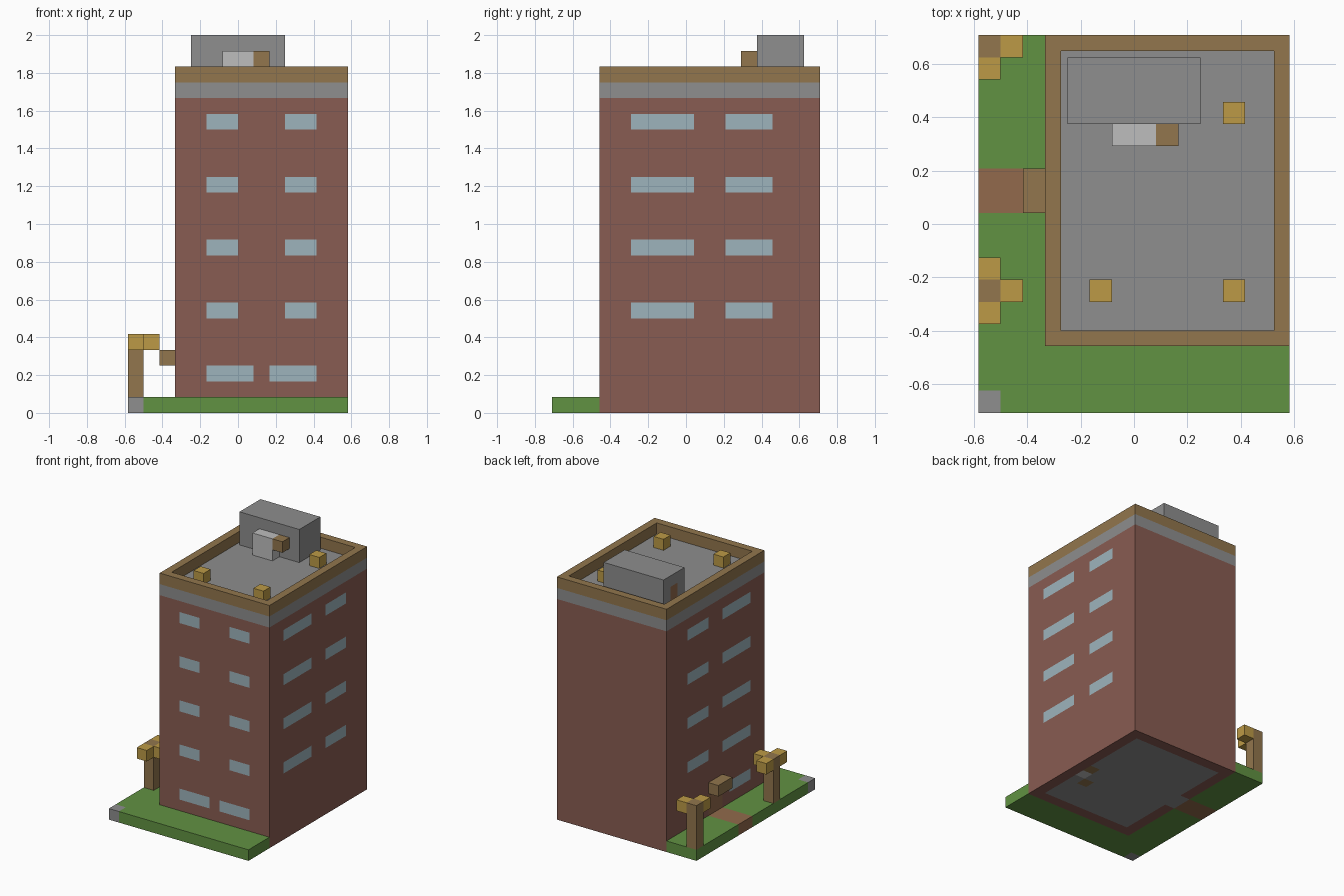
import bpy, bmesh
from mathutils import Vector

V = 1 / 12                                   # block size
ORIGIN = Vector((-7 * V, -8.5 * V, 0))       # block grid corner

cube = bpy.data.objects.get("Cube")
if cube:
    bpy.data.objects.remove(cube)


def linear(c):
    c /= 255
    return c / 12.92 if c <= 0.04045 else ((c + 0.055) / 1.055) ** 2.4


def material(name, *rgb):
    m = bpy.data.materials.new(name)
    m.use_nodes = True
    colour = [linear(c) for c in rgb] + [1]
    m.diffuse_color = colour
    bsdf = m.node_tree.nodes["Principled BSDF"]
    bsdf.inputs["Base Color"].default_value = colour
    bsdf.inputs["Roughness"].default_value = 0.9
    return m


BRICK = material("brick red", 137, 92, 82)
GREY = material("concrete grey", 142, 142, 142)
PALE = material("pale grey", 190, 190, 190)
WOOD = material("wood brown", 146, 118, 77)
EARTH = material("path brown", 146, 106, 76)
GRASS = material("grass green", 97, 146, 66)
GOLD = material("golden yellow", 188, 154, 70)
GLASS = material("window blue", 157, 180, 188)


def block(name, lo, hi, mat, patches=(), inset=None):
    """Box between two grid corners. Each patch (axis, side, lo, hi, material)
    is cut into the face on that side, in the two remaining axes' order."""
    bm = bmesh.new()
    bmesh.ops.create_cube(bm, size=1)
    lo, hi = Vector(lo), Vector(hi)
    for v in bm.verts:
        v.co = Vector(lo[k] + (v.co[k] + 0.5) * (hi[k] - lo[k]) for k in range(3))
    mats = [mat]

    # cut the faces along the patch borders, then colour by position
    for axis, side, a, b, m in patches:
        if m not in mats:
            mats.append(m)
        others = [k for k in range(3) if k != axis]
        for n, k in enumerate(others):
            for border in (a[n], b[n]):
                normal = Vector((0, 0, 0))
                normal[k] = 1
                faces = [f for f in bm.faces if f.normal[axis] * side > 0.9]
                geom = set(faces)
                for f in faces:
                    geom.update(f.edges)
                    geom.update(f.verts)
                bmesh.ops.bisect_plane(bm, geom=list(geom), dist=1e-4,
                                       plane_co=normal * border, plane_no=normal)
                bm.normal_update()
    for f in bm.faces:
        c = f.calc_center_median()
        for axis, side, a, b, m in patches:
            others = [k for k in range(3) if k != axis]
            if f.normal[axis] * side > 0.9 and all(
                    a[n] < c[k] < b[n] for n, k in enumerate(others)):
                f.material_index = mats.index(m)

    # sunken top in a second colour
    if inset:
        bm.normal_update()
        top = max(bm.faces, key=lambda f: f.calc_center_median().z)
        bottom = min(bm.faces, key=lambda f: f.calc_center_median().z)
        bmesh.ops.delete(bm, geom=[bottom], context='FACES_ONLY')
        bmesh.ops.inset_region(bm, faces=[top], thickness=1)
        sunk = bmesh.ops.extrude_discrete_faces(bm, faces=[top])["faces"][0]
        bmesh.ops.translate(bm, verts=sunk.verts, vec=(0, 0, -1))
        mats.append(inset)
        sunk.material_index = len(mats) - 1

    for v in bm.verts:
        v.co = ORIGIN + v.co * V
    mesh = bpy.data.meshes.new(name)
    bm.to_mesh(mesh)
    bm.free()
    for m in mats:
        mesh.materials.append(m)
    ob = bpy.data.objects.new(name, mesh)
    bpy.context.collection.objects.link(ob)
    return ob


def cell(name, x, y, z, mat):
    return block(name, (x, y, z), (x + 1, y + 1, z + 1), mat)


# windows: four upper storeys on three sides, plus the ground floor
patches = []
for z in (6, 10, 14, 18):
    for a, b in ((5, 7), (10, 12)):
        patches.append((1, -1, (a, z), (b, z + 1), GLASS))
    for a, b in ((5, 9), (11, 14)):
        for side in (-1, 1):
            patches.append((0, side, (a, z), (b, z + 1), GLASS))
for a, b in ((5, 8), (9, 12)):
    patches.append((1, -1, (a, 2), (b, 3), GLASS))
patches.append((0, -1, (5, 2), (8, 3), GLASS))
# entrance door, and the floor seen from underneath
patches.append((0, -1, (9, 1), (11, 3), EARTH))
patches.append((2, -1, (4, 4), (13, 16), GREY))
patches.append((2, -1, (3, 9), (4, 11), GREY))
patches.append((2, -1, (12, 8), (13, 9), PALE))
patches.append((2, -1, (11, 7), (12, 8), WOOD))
patches.append((2, -1, (12, 9), (13, 10), WOOD))

# building
block("tower_walls", (3, 3, 0), (14, 17, 20), BRICK, patches)
block("roof_band", (3, 3, 20), (14, 17, 21), GREY)
block("parapet_and_roof", (3, 3, 21), (14, 17, 22), WOOD, inset=GREY)
block("entrance_canopy", (3 - 1, 9, 3), (3, 11, 4), WOOD)

# rooftop
block("roof_house", (4, 13, 21), (10, 16, 24), GREY,
      [(0, -1, (14, 21), (15, 23), EARTH)])
block("roof_vent", (6, 12, 21), (8, 13, 23), PALE)
cell("vent_outlet", 8, 12, 22, WOOD)
for x, y in ((5, 5), (11, 5), (11, 13)):
    cell("roof_lamp", x, y, 21, GOLD)

# ground
block("front_lawn", (1, 0, 0), (14, 3, 1), GRASS)
block("lawn_corner", (0, 1, 0), (1, 3, 1), GRASS)
block("side_lawn_front", (0, 3, 0), (3, 9, 1), GRASS)
block("side_lawn_back", (0, 11, 0), (3, 17, 1), GRASS)
block("path", (0, 9, 0), (3, 11, 1), EARTH)
cell("corner_stone", 0, 0, 0, GREY)

# trees: trunk with leaf blocks round its top
for y, leaves in ((5, ((0, 4), (0, 6), (1, 5))), (16, ((0, 15), (1, 16)))):
    block("tree_trunk", (0, y, 1), (1, y + 1, 5), WOOD)
    for lx, ly in leaves:
        cell("tree_leaves", lx, ly, 4, GOLD)
